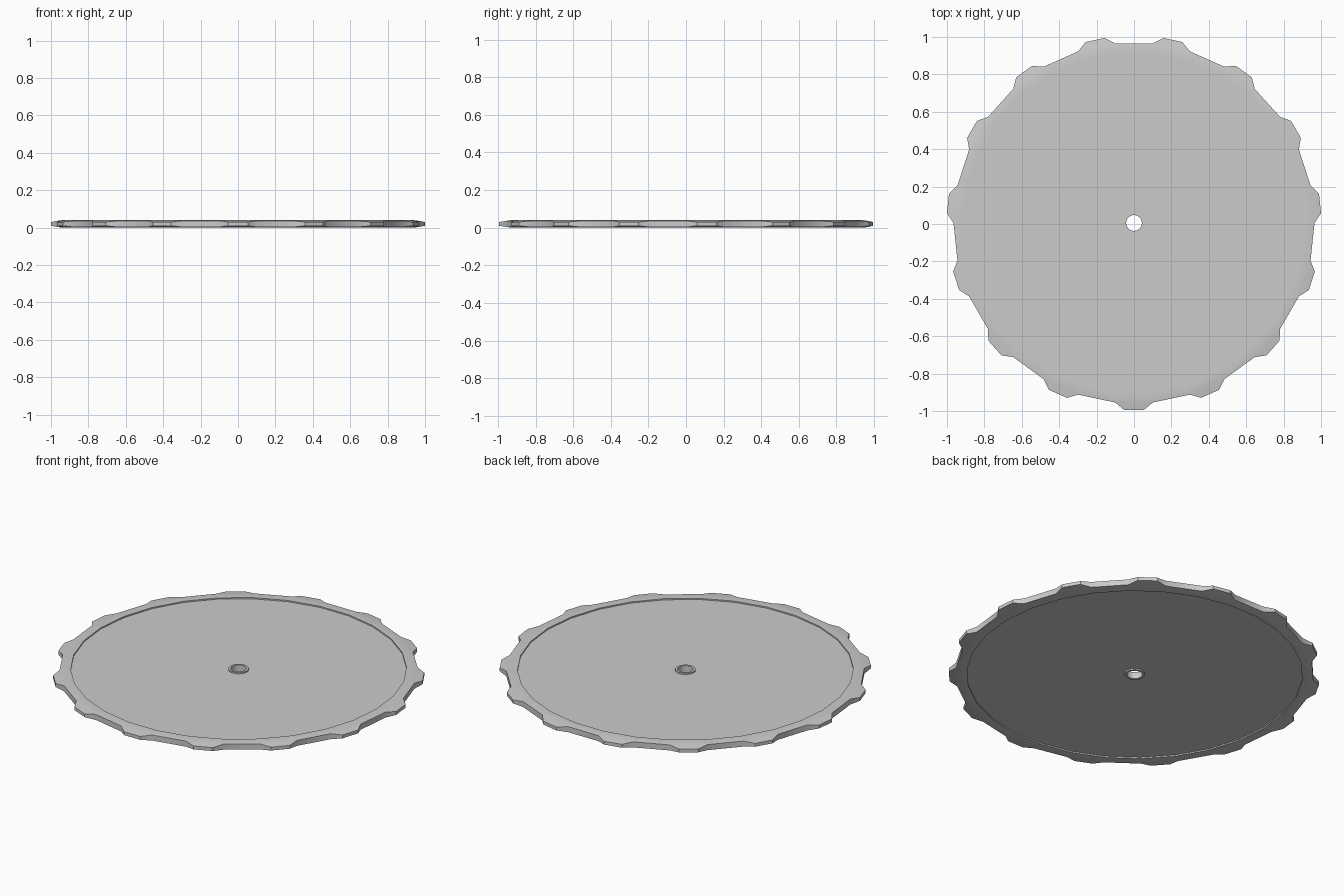
import bpy, bmesh
from math import radians, cos, sin

if "Cube" in bpy.data.objects:
    bpy.data.objects.remove(bpy.data.objects["Cube"])

SEGS = 30            # every second segment carries a tooth
CY = 0.0055          # odd tooth count shifts the axis slightly
MID = 0.02

# closed half-profile (radius, height above mid-plane), top side from bore to rim
top = [(0.042, 0.02), (0.055, 0.02), (0.055, 0.012), (0.905, 0.012),
       (0.905, 0.0195), (0.94, 0.02), (0.965, 0.0165)]
profile = [(r, MID + h) for r, h in top] + [(r, MID - h) for r, h in reversed(top)]
RIM = len(top) - 1   # profile step that forms the outer wall


def point(r, deg, z):
    a = radians(deg)
    return (r * cos(a), r * sin(a) + CY, z)


bm = bmesh.new()
rings = [[bm.verts.new(point(r, -96 + 12 * k, z)) for r, z in profile]
         for k in range(SEGS)]
n = len(profile)
for k in range(SEGS):
    a, b = rings[k], rings[(k + 1) % SEGS]
    for i in range(n):
        j = (i + 1) % n
        quad = [a[i], b[i], b[j], a[j]]
        if i == RIM and k % 2 == 0:
            # tapered tooth growing out of the rim wall
            c = -90 + 12 * k
            tip = [bm.verts.new(point(1.0014, c + d, MID + h))
                   for d, h in ((-3, 0.01), (3, 0.01), (3, -0.01), (-3, -0.01))]
            for e in range(4):
                f = (e + 1) % 4
                bm.faces.new([quad[e], quad[f], tip[f], tip[e]])
            bm.faces.new(tip)
        else:
            bm.faces.new(quad)
bmesh.ops.recalc_face_normals(bm, faces=bm.faces)

mesh = bpy.data.meshes.new("toothed_disc")
bm.to_mesh(mesh)
bm.free()
disc = bpy.data.objects.new("toothed_disc", mesh)
bpy.context.collection.objects.link(disc)
bpy.context.view_layer.objects.active = disc
disc.select_set(True)
bpy.ops.object.shade_smooth_by_angle(angle=radians(30))
